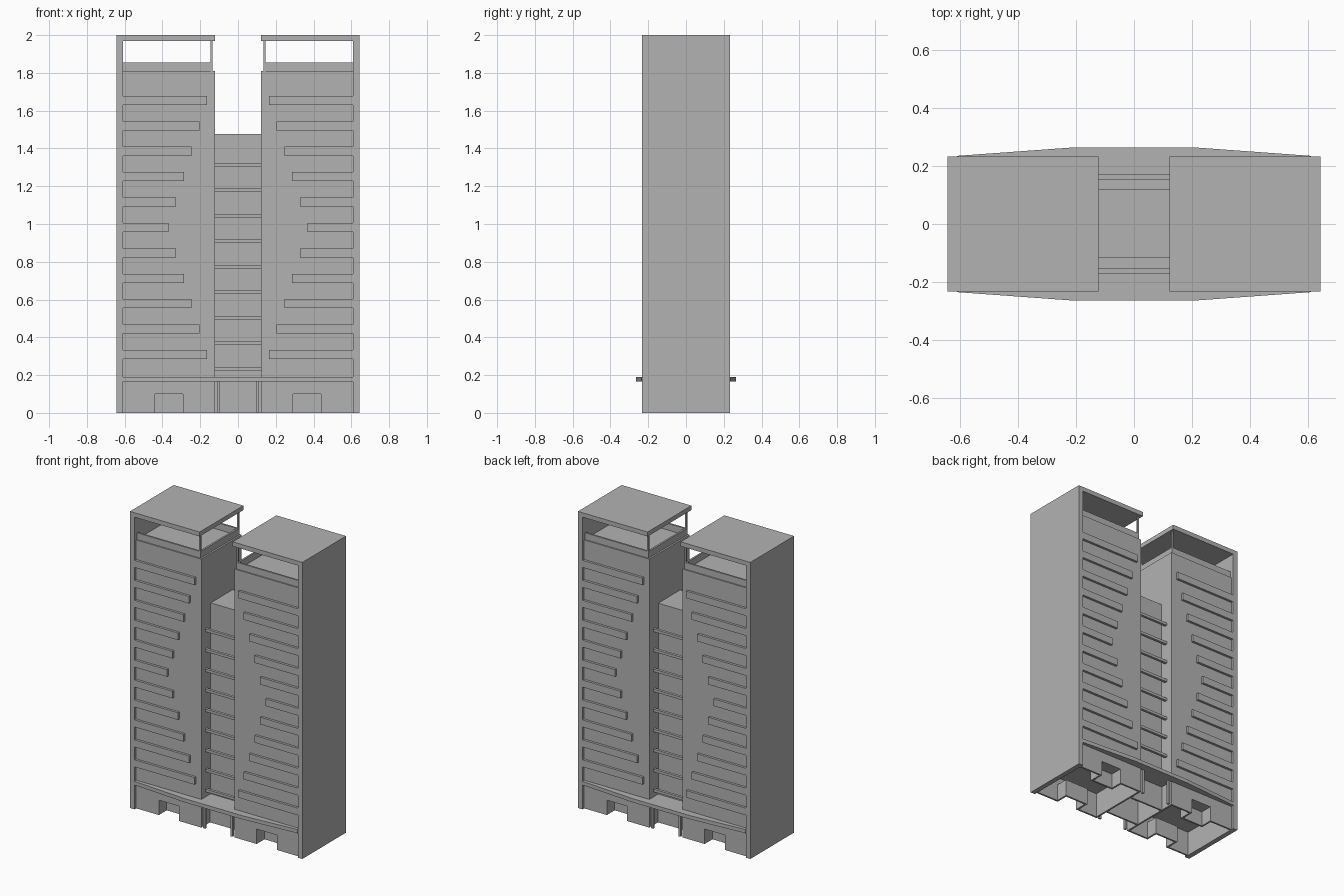
import bpy
import bmesh

cube = bpy.data.objects.get("Cube")
if cube:
    bpy.data.objects.remove(cube, do_unlink=True)

grey = bpy.data.materials.new("concrete grey")
grey.use_nodes = True
colour = (0.45, 0.45, 0.45, 1)
grey.diffuse_color = colour
grey.node_tree.nodes["Principled BSDF"].inputs["Base Color"].default_value = colour


def prism(name, outline, z0, z1):
    """Extrude a counter-clockwise plan outline from z0 to z1."""
    bm = bmesh.new()
    base = bm.faces.new([bm.verts.new((x, y, z0)) for x, y in outline])
    top = bmesh.ops.extrude_face_region(bm, geom=[base])["geom"]
    verts = [v for v in top if isinstance(v, bmesh.types.BMVert)]
    bmesh.ops.translate(bm, verts=verts, vec=(0, 0, z1 - z0))
    bmesh.ops.recalc_face_normals(bm, faces=bm.faces)
    mesh = bpy.data.meshes.new(name)
    bm.to_mesh(mesh)
    bm.free()
    mesh.materials.append(grey)
    obj = bpy.data.objects.new(name, mesh)
    bpy.context.collection.objects.link(obj)
    return obj


def box(name, x0, x1, y0, y1, z0, z1):
    x0, x1 = sorted((x0, x1))
    y0, y1 = sorted((y0, y1))
    return prism(name, [(x0, y0), (x1, y0), (x1, y1), (x0, y1)], z0, z1)


HEIGHT, DEPTH = 2.0, 0.233
OUTER, FRAME, INNER = 0.643, 0.61, 0.123
FACE, WALL = 0.215, 0.012
DECK, CANOPY = 1.81, 0.165
DOOR_IN, DOOR_OUT, DOOR_TOP, RECESS = 0.29, 0.44, 0.1, 0.12

# Canopy with bowed front and back edges
prism("canopy", [(-FRAME, -0.235), (-0.21, -0.264), (0.21, -0.264), (FRAME, -0.235),
                 (FRAME, 0.235), (0.21, 0.264), (-0.21, 0.264), (-FRAME, 0.235)],
      CANOPY, 0.19)

# Central core, linking beams and entrance walls
box("core", -INNER, INNER, -0.115, 0.12, 0.19, 1.477)
for end in (-1, 1):
    for i in range(9):
        z = 0.225 + i * 0.135
        box("link_beam", -INNER, INNER, end * 0.153, end * 0.171, z, z + 0.018)
    box("entrance_wall", -INNER, INNER, end * 0.11, end * (0.11 + WALL), 0, CANOPY)

for side, sname in ((-1, "right"), (1, "left")):
    # Frame: outer wall and roof slab
    box(sname + "_side_wall", side * FRAME, side * OUTER, -DEPTH, DEPTH, 0, HEIGHT)
    box(sname + "_roof", side * INNER, side * FRAME, -DEPTH, DEPTH, 1.97, HEIGHT)
    # Tower body and terrace parapet
    box(sname + "_tower", side * INNER, side * FRAME, -FACE, FACE, 0.19, DECK)
    box(sname + "_parapet_inner", side * 0.135, side * 0.147, -0.207, 0.207, DECK, 1.855)
    box(sname + "_ground_inner_wall", side * INNER, side * (INNER + WALL),
        -FACE, FACE, 0, CANOPY)

    for end in (-1, 1):
        box(sname + "_parapet", side * 0.135, side * FRAME,
            end * 0.195, end * 0.207, DECK, 1.855)
        box(sname + "_roof_post", side * 0.135, side * 0.145,
            end * 0.198, end * 0.208, DECK, 1.97)
        box(sname + "_column", side * 0.095, side * 0.11,
            end * 0.2, end * 0.215, 0, CANOPY)
        # Balcony bands, shortest at mid height
        for i in range(11):
            z = 0.285 + i * 0.1345
            inner = 0.163 + 0.041 * (5 - abs(i - 5))
            box(sname + "_balcony", side * inner, side * FRAME,
                end * FACE, end * 0.231, z, z + 0.048)
        # Ground-floor wall around a recessed doorway
        y0, y1 = end * (FACE - WALL), end * FACE
        box(sname + "_ground_wall", side * INNER, side * DOOR_IN, y0, y1, 0, CANOPY)
        box(sname + "_ground_wall", side * DOOR_OUT, side * FRAME, y0, y1, 0, CANOPY)
        box(sname + "_door_lintel", side * DOOR_IN, side * DOOR_OUT,
            y0, y1, DOOR_TOP, CANOPY)
        back = end * RECESS
        for x in (DOOR_IN - WALL, DOOR_OUT):
            box(sname + "_door_jamb", side * x, side * (x + WALL), back, y0, 0, DOOR_TOP)
        box(sname + "_door_back", side * DOOR_IN, side * DOOR_OUT,
            back, end * (RECESS + WALL), 0, DOOR_TOP)
        box(sname + "_door_ceiling", side * (DOOR_IN - WALL), side * (DOOR_OUT + WALL),
            back, y0, DOOR_TOP, DOOR_TOP + WALL)
